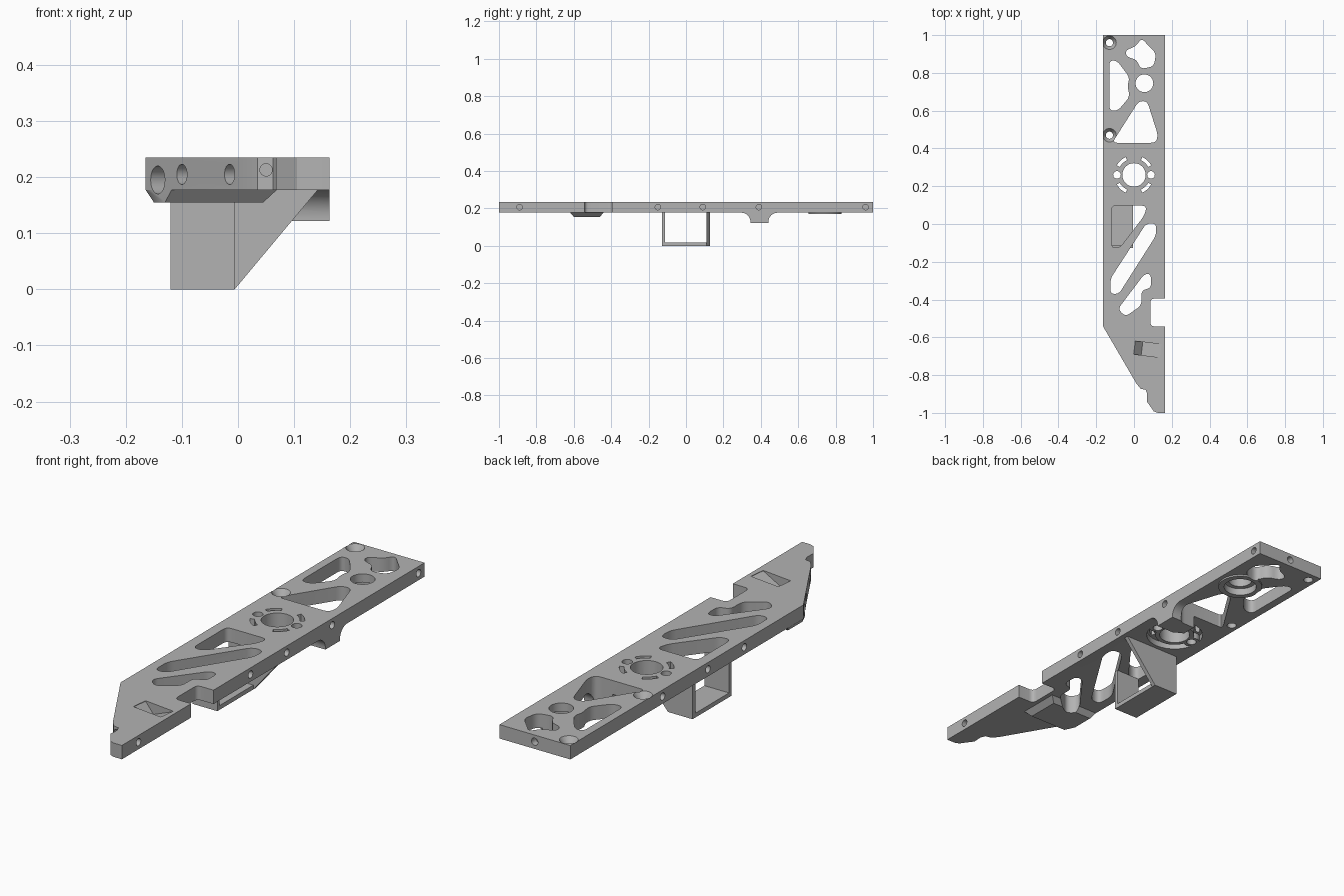
import bpy, bmesh, math
from mathutils import Vector, Matrix

old = bpy.data.objects.get("Cube")
if old:
    bpy.data.objects.remove(old)

BOTTOM, TOP = 0.177, 0.235
MID = 0.207

grey = bpy.data.materials.new("machined_grey")
grey.use_nodes = True
grey.diffuse_color = (0.45, 0.45, 0.45, 1)
grey.node_tree.nodes["Principled BSDF"].inputs["Base Color"].default_value = (0.45, 0.45, 0.45, 1)


def finish(name, bm):
    bmesh.ops.recalc_face_normals(bm, faces=bm.faces)
    mesh = bpy.data.meshes.new(name)
    bm.to_mesh(mesh)
    bm.free()
    mesh.materials.append(grey)
    obj = bpy.data.objects.new(name, mesh)
    bpy.context.collection.objects.link(obj)
    return obj


def rounded(points, radius, steps=5):
    """Soften every corner of a closed outline."""
    out = []
    pts = [Vector(p) for p in points]
    for i, p in enumerate(pts):
        ends = []
        for q in (pts[i - 1], pts[(i + 1) % len(pts)]):
            edge = q - p
            ends.append(p + edge.normalized() * min(radius, edge.length * 0.48))
        a, b = ends
        for k in range(steps + 1):
            t = k / steps
            out.append(a * (1 - t) ** 2 + p * (2 * t * (1 - t)) + b * t * t)
    return out


def prism(name, points, lo, hi, axis="z", low_points=None):
    """Extrude an outline along an axis, optionally tapering to low_points."""
    place = {"z": lambda p, h: (p[0], p[1], h),
             "y": lambda p, h: (p[0], h, p[1]),
             "x": lambda p, h: (h, p[0], p[1])}[axis]
    bm = bmesh.new()
    low = [bm.verts.new(place(p, lo)) for p in (low_points or points)]
    high = [bm.verts.new(place(p, hi)) for p in points]
    bm.faces.new(low)
    bm.faces.new(high)
    for i in range(len(low)):
        j = (i + 1) % len(low)
        bm.faces.new((low[i], low[j], high[j], high[i]))
    return finish(name, bm)


def rod(name, centre, r, length, axis=(0, 0, 1), r2=None, sides=32):
    bm = bmesh.new()
    turn = Vector((0, 0, 1)).rotation_difference(Vector(axis)).to_matrix().to_4x4()
    bmesh.ops.create_cone(bm, cap_ends=True, segments=sides, radius1=r,
                          radius2=r if r2 is None else r2, depth=length,
                          matrix=Matrix.Translation(centre) @ turn)
    return finish(name, bm)


def disc(name, x, y, r, lo, hi, r2=None):
    return rod(name, (x, y, (lo + hi) / 2), r, hi - lo, r2=r2)


def combine(target, parts, operation):
    """Apply a boolean for each part, then discard it."""
    bpy.context.view_layer.objects.active = target
    for part in parts:
        mod = target.modifiers.new("shape", "BOOLEAN")
        mod.operation, mod.solver, mod.object = operation, "EXACT", part
        bpy.ops.object.modifier_apply(modifier=mod.name)
        bpy.data.objects.remove(part)


# Main plate with side notch and stepped tip
notch = rounded([(0.24, -0.395), (0.087, -0.395), (0.087, -0.542), (0.24, -0.542)], 0.022)
plate = prism("plate", [(-0.165, 1), (0.163, 1), (0.163, -1), (0.125, -1), (0.105, -0.992),
                        (0.068, -0.94), (0.07, -0.9), (0.062, -0.878), (0.035, -0.872),
                        (0.013, -0.845), (-0.165, -0.54)], BOTTOM, TOP)

# Raised pads underneath
arc = [(0.05 * math.sin(a), 0.05 * math.cos(a)) for a in (k * math.pi / 16 for k in range(9))]
left_flare = [(0.295 + s, 0.127 + c) for s, c in arc]
right_flare = [(0.49 - s, 0.127 + c) for s, c in reversed(arc)]
foot = [(0.345, 0.122), (0.44, 0.122)]
pads = [
    prism("edge_foot", left_flare + foot + right_flare + [(0.49, 0.19), (0.295, 0.19)],
          0.04, 0.163, "x"),
    prism("corner_pad",
          [(-0.165, -0.44), (0.07, -0.44), (0.07, -0.62), (-0.118, -0.62), (-0.165, -0.54)],
          0.155, BOTTOM + 0.001, low_points=[(-0.15, -0.46), (0.045, -0.46), (0.045, -0.6),
                                             (-0.13, -0.6), (-0.15, -0.555)]),
    disc("bore_rim", 0.055, 0.745, 0.09, 0.17, BOTTOM + 0.002),
]
combine(plate, pads, "UNION")

cuts = [prism("notch", notch, 0.1, 0.3)]

# Lightening windows
windows = [
    [(-0.13, 0.865), (-0.09, 0.865), (-0.023, 0.775), (-0.035, 0.73), (-0.022, 0.675),
     (-0.085, 0.6), (-0.13, 0.6)],
    [(-0.045, 0.92), (0.01, 0.94), (0.04, 0.985), (0.075, 0.945), (0.117, 0.905),
     (0.105, 0.835), (0.035, 0.82), (0.015, 0.87), (-0.04, 0.885)],
    [(-0.115, 0.43), (0.025, 0.65), (0.07, 0.65), (0.127, 0.47), (0.115, 0.43)],
    [(-0.12, 0.097), (0.068, 0.097), (0.055, 0.045), (-0.075, -0.125), (-0.12, -0.125)],
    [(-0.125, -0.37), (-0.125, -0.29), (0.065, 0.003), (0.117, 0.003), (0.117, -0.06),
     (-0.08, -0.37)],
    [(-0.085, -0.45), (0.055, -0.265), (0.09, -0.265), (0.09, -0.34), (0.04, -0.35),
     (0.04, -0.43), (-0.045, -0.49)],
]
cuts += [prism("window", rounded(w, 0.026), 0.1, 0.3) for w in windows]

# Motor mount: lobed pocket below, bore, side holes and curved slots
pocket = disc("pocket", 0, 0.26, 0.115, 0.1, 0.203)
combine(pocket, [disc("hub", 0, 0.26, 0.08, BOTTOM, 0.3)]
        + [disc("lug", s * 0.09, 0.26, 0.034, BOTTOM, 0.3) for s in (-1, 1)], "DIFFERENCE")
cuts += [pocket, disc("bore", 0, 0.26, 0.062, 0.1, 0.3)]
for s in (-1, 1):
    cuts.append(disc("side_hole", s * 0.09, 0.26, 0.02, 0.1, 0.3))
for quarter in (47, 133, 227, 313):
    angles = [math.radians(quarter - 18 + 6 * k) for k in range(7)]
    ring = [(0.104, a) for a in angles] + [(0.086, a) for a in reversed(angles)]
    slot = [(r * math.cos(a), 0.26 + r * math.sin(a)) for r, a in ring]
    cuts.append(prism("slot", slot, 0.15, 0.3))

# Bearing bore and countersunk screw holes
cuts += [disc("bearing_hole", 0.055, 0.745, 0.047, 0.1, 0.3),
         disc("bearing_seat", 0.055, 0.745, 0.066, 0.1, 0.2)]
for y in (0.96, 0.47):
    cuts += [disc("screw_hole", -0.13, y, 0.019, 0.1, 0.3),
             disc("countersink", -0.13, y, 0.019, 0.208, 0.238, r2=0.038)]

# Threaded holes in the edges
for side in (-0.164, 0.164):
    for y in (0.39, 0.09, -0.15):
        cuts.append(rod("edge_hole", (side, y, MID), 0.015, 0.06, (1, 0, 0)))
for y in (0.96, -0.89):
    cuts.append(rod("edge_hole", (0.164, y, MID), 0.015, 0.06, (1, 0, 0)))
cuts.append(rod("end_hole", (0, 1, MID), 0.015, 0.06, (0, 1, 0)))
cuts.append(rod("tip_hole", (0.05, -0.875, 0.213), 0.011, 0.1, (0, 1, 0)))
slope = (0.864, 0.504, 0)
for x, z, r in ((-0.143, 0.195, 0.025), (-0.1, 0.205, 0.018), (-0.015, 0.205, 0.018)):
    cuts.append(rod("slant_hole", (x, -0.54 - 1.714 * (x + 0.165), z), r, 0.06, slope))

# Wedge pocket near the tip
wedge = prism("wedge", [(-0.07, 0.24), (0.07, 0.24), (0.07, TOP - 0.002), (-0.03, 0.19),
                        (-0.07, TOP - 0.002)], -0.035, 0.035, "y")
wedge.data.transform(Matrix.Translation((0.072, -0.663, 0)) @ Matrix.Rotation(-0.12, 4, "Z"))
cuts.append(wedge)
combine(plate, cuts, "DIFFERENCE")

# Hanging bracket: floor, two walls, the rear one with a gusset
bracket = [
    prism("bracket_floor", [(-0.12, -0.128), (-0.006, -0.128), (-0.006, 0.128), (-0.12, 0.128)],
          0, 0.018),
    prism("bracket_front_wall", [(-0.12, 0), (-0.006, 0), (-0.006, BOTTOM), (-0.12, BOTTOM)],
          -0.128, -0.113, "y"),
    prism("bracket_rear_wall", [(-0.12, 0), (-0.006, 0), (0.142, BOTTOM), (-0.12, BOTTOM)],
          0.11, 0.128, "y"),
]
combine(bracket[0], bracket[1:], "UNION")
bracket[0].name = "bracket"

# Smooth curved walls, keep machined edges crisp
for obj in (plate, bracket[0]):
    bpy.ops.object.select_all(action="DESELECT")
    obj.select_set(True)
    bpy.context.view_layer.objects.active = obj
    bpy.ops.object.shade_smooth_by_angle(angle=math.radians(30))
